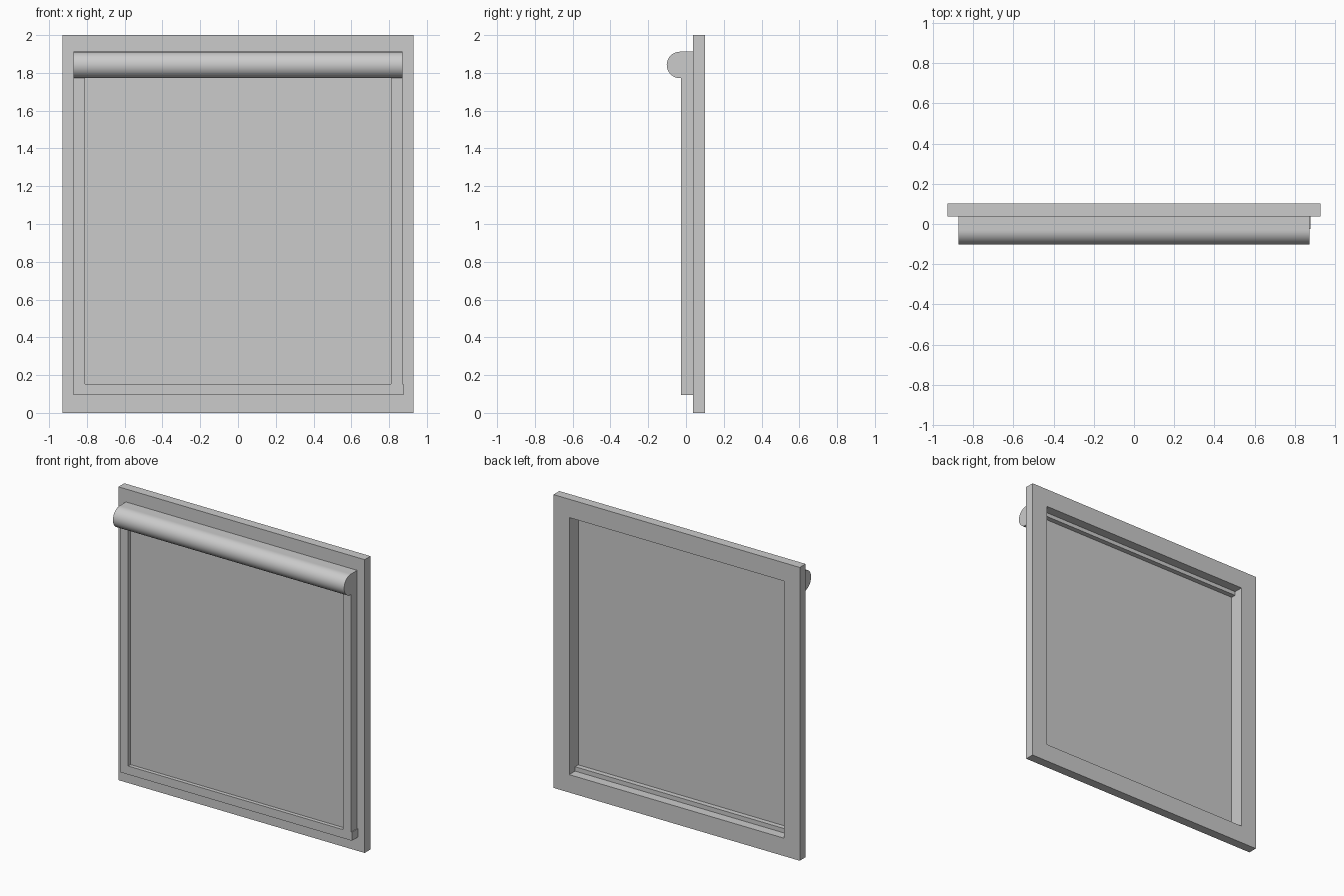
import bpy, bmesh, math

if "Cube" in bpy.data.objects:
    bpy.data.objects.remove(bpy.data.objects["Cube"])


def finish(name, bm):
    bmesh.ops.recalc_face_normals(bm, faces=bm.faces)
    mesh = bpy.data.meshes.new(name)
    bm.to_mesh(mesh)
    bm.free()
    obj = bpy.data.objects.new(name, mesh)
    bpy.context.collection.objects.link(obj)
    return obj


def box(name, x0, x1, y0, y1, z0, z1):
    bm = bmesh.new()
    bmesh.ops.create_cube(bm, size=1)
    for v in bm.verts:
        v.co = ((x0 + x1) / 2 + v.co.x * (x1 - x0),
                (y0 + y1) / 2 + v.co.y * (y1 - y0),
                (z0 + z1) / 2 + v.co.z * (z1 - z0))
    return finish(name, bm)


def frame(name, outer, inner, y0, y1):
    """Rectangular ring; outer and inner are (half width, bottom, top)."""
    bm = bmesh.new()
    loops = []
    for w, b, t in (outer, inner):
        for y in (y0, y1):
            loops.append([bm.verts.new((x, y, z)) for x, z in
                          ((-w, b), (w, b), (w, t), (-w, t))])
    of, ob, inf, inb = loops
    for a, b in ((of, ob), (ob, inb), (inb, inf), (inf, of)):
        for i in range(4):
            j = (i + 1) % 4
            bm.faces.new((a[i], a[j], b[j], b[i]))
    return finish(name, bm)


# Window frame at the back
frame("window_frame", (0.929, 0.0, 2.0), (0.81, 0.122, 1.875), 0.038, 0.101)

# Narrower blind frame in front, with the slightly longer bottom rail end
frame("blind_frame", (0.872, 0.094, 1.912), (0.81, 0.152, 1.848), -0.026, 0.038)
box("bottom_rail_end", 0.872, 0.877, -0.026, 0.038, 0.094, 0.152)

# Fabric panel recessed between the two frames
box("blind_panel", -0.81, 0.81, 0.0, 0.004, 0.152, 1.848)

# Rounded roller cassette: half-round profile swept along x
R, CY, CZ, N, W = 0.07, -0.032, 1.842, 24, 0.872
profile = [(-0.026, CZ + R)]
for i in range(N + 1):
    a = math.pi / 2 + math.pi * i / N
    profile.append((CY + R * math.cos(a), CZ + R * math.sin(a)))
profile.append((-0.026, CZ - R))
bm = bmesh.new()
face = bm.faces.new([bm.verts.new((-W, y, z)) for y, z in profile])
ext = bmesh.ops.extrude_face_region(bm, geom=[face], use_keep_orig=True)
for v in ext["geom"]:
    if isinstance(v, bmesh.types.BMVert):
        v.co.x = W
cassette = finish("roller_cassette", bm)
bpy.context.view_layer.objects.active = cassette
cassette.select_set(True)
bpy.ops.object.shade_smooth_by_angle(angle=math.radians(30))
